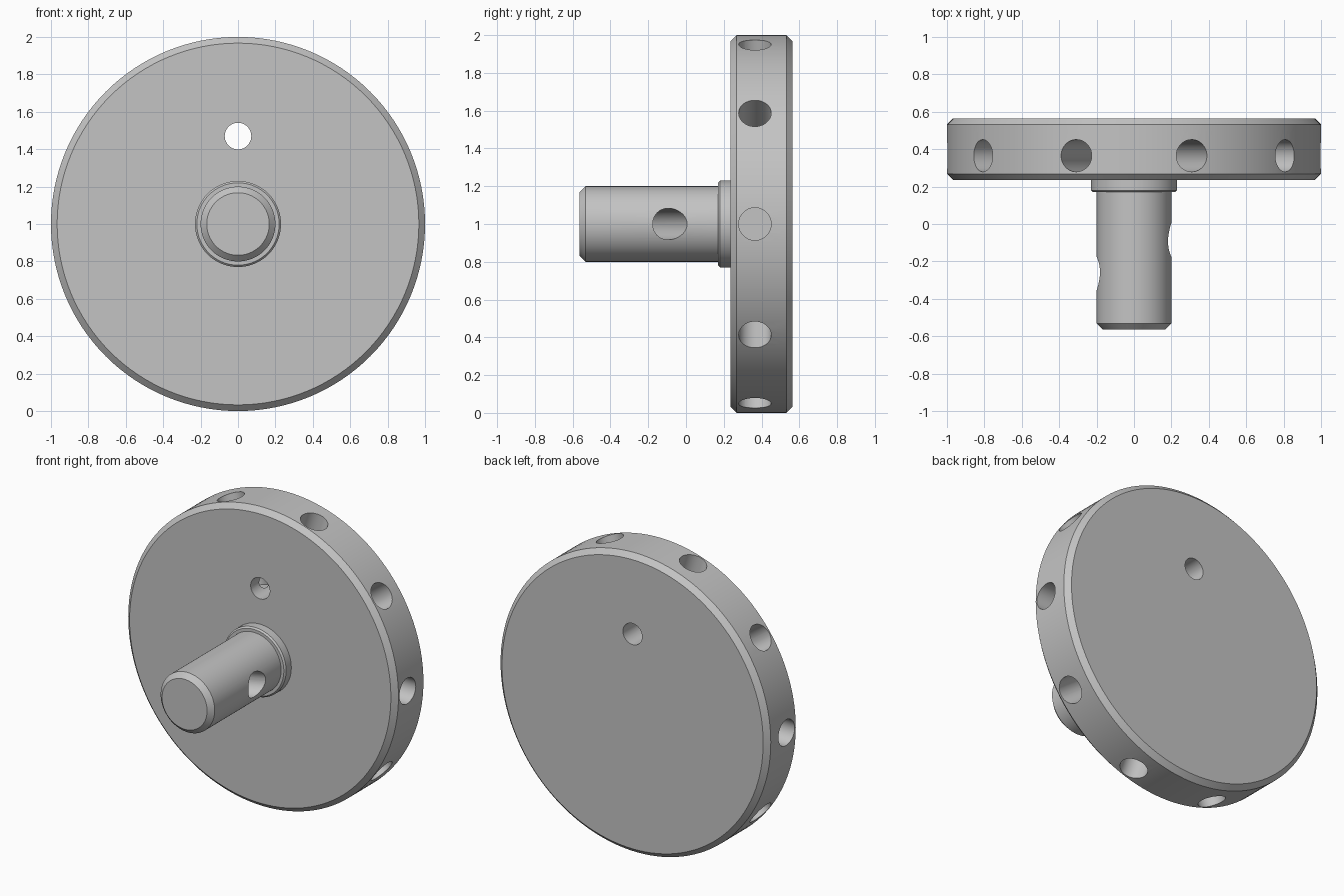
import bpy, bmesh, math
from mathutils import Vector

if "Cube" in bpy.data.objects:
    bpy.data.objects.remove(bpy.data.objects["Cube"])

CENTRE_Z = 1.0

grey = bpy.data.materials.new("steel_grey")
grey.diffuse_color = (0.55, 0.55, 0.55, 1)
grey.use_nodes = True
grey.node_tree.nodes["Principled BSDF"].inputs["Base Color"].default_value = grey.diffuse_color


def lathe(name, profile, segments=128):
    """Revolve (radius, y) points about the horizontal y axis, with flat end caps."""
    bm = bmesh.new()
    rings = []
    for r, y in profile:
        rings.append([bm.verts.new((r * math.cos(a), y, CENTRE_Z + r * math.sin(a)))
                      for a in (2 * math.pi * i / segments for i in range(segments))])
    for low, high in zip(rings, rings[1:]):
        for i in range(segments):
            j = (i + 1) % segments
            bm.faces.new((low[i], low[j], high[j], high[i]))
    bm.faces.new(rings[0])
    bm.faces.new(rings[-1])
    bmesh.ops.recalc_face_normals(bm, faces=bm.faces)
    mesh = bpy.data.meshes.new(name)
    bm.to_mesh(mesh)
    bm.free()
    mesh.materials.append(grey)
    obj = bpy.data.objects.new(name, mesh)
    bpy.context.collection.objects.link(obj)
    return obj


def drill(target, start, end, radius):
    """Cut a round hole running from start to end."""
    start, end = Vector(start), Vector(end)
    axis = end - start
    bpy.ops.mesh.primitive_cylinder_add(
        vertices=48, radius=radius, depth=axis.length, location=(start + end) / 2,
        rotation=axis.to_track_quat('Z', 'Y').to_euler())
    cutter = bpy.context.object
    cutter.name = "drill_cutter"
    cutter.hide_render = True
    cutter.data.materials.append(grey)
    mod = target.modifiers.new("hole", 'BOOLEAN')
    mod.operation = 'DIFFERENCE'
    mod.solver = 'EXACT'
    mod.object = cutter
    bpy.context.view_layer.objects.active = target
    bpy.ops.object.modifier_apply(modifier=mod.name)
    bpy.data.objects.remove(cutter, do_unlink=True)


# Shaft, collar and chamfered disc turned as one piece
wheel = lathe("handwheel", [
    (0.167, -0.565), (0.2, -0.532), (0.2, 0.17),
    (0.22, 0.17), (0.23, 0.18), (0.23, 0.235),
    (0.967, 0.235), (1.0, 0.268), (1.0, 0.532), (0.967, 0.565)])

# Ten blind grip holes around the rim
for k in range(10):
    a = math.radians(36 * k)
    c, s = math.cos(a), math.sin(a)
    drill(wheel, (1.1 * c, 0.365, CENTRE_Z + 1.1 * s),
          (0.4 * c, 0.365, CENTRE_Z + 0.4 * s), 0.086)

# Through hole in the disc
drill(wheel, (0, 0.1, 1.47), (0, 0.7, 1.47), 0.071)

# Slanted cross hole through the shaft
drill(wheel, (0.4, 0.005, CENTRE_Z), (-0.4, -0.355, CENTRE_Z), 0.083)

# Smooth round walls, crisp edges
bpy.ops.object.select_all(action='DESELECT')
wheel.select_set(True)
bpy.context.view_layer.objects.active = wheel
bpy.ops.object.shade_smooth_by_angle(angle=math.radians(30))
